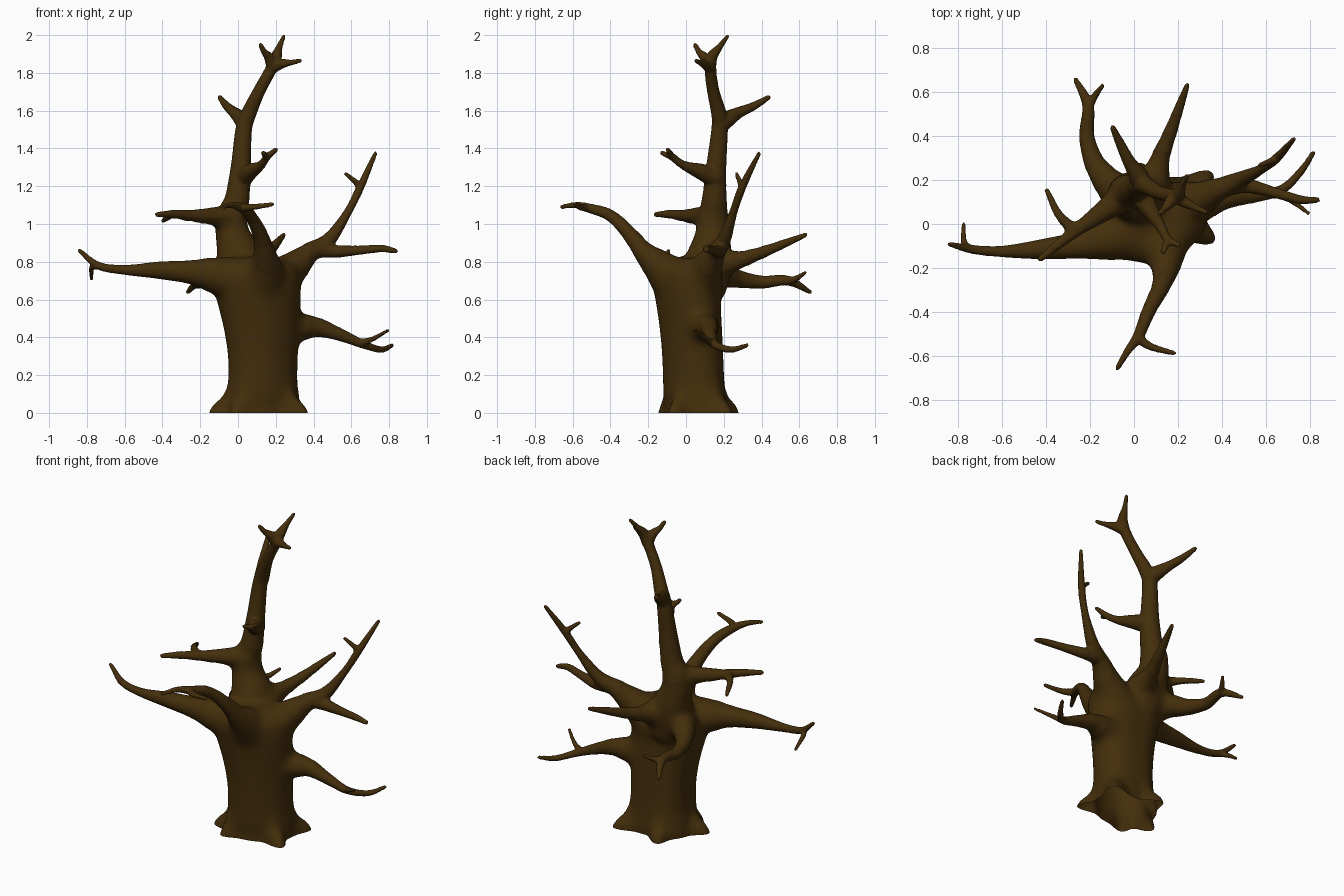
import bpy, bmesh, math
from mathutils import Vector

bark = bpy.data.materials.new("dark brown bark")
bark.diffuse_color = (0.058, 0.0275, 0.0035, 1)

bm = bmesh.new()


def loft(rings):
    """Closed skin over a list of rings of points."""
    rows = [[bm.verts.new(p) for p in r] for r in rings]
    n = len(rows[0])
    for a, b in zip(rows, rows[1:]):
        for i in range(n):
            j = (i + 1) % n
            bm.faces.new((a[i], a[j], b[j], b[i]))
    bm.faces.new(rows[0][::-1])
    bm.faces.new(rows[-1])


def spline(pts, steps=6):
    """Catmull-Rom through tuples of any length."""
    p = [Vector(q) for q in pts]
    p = [p[0] * 2 - p[1]] + p + [p[-1] * 2 - p[-2]]
    out = []
    for a, b, c, d in zip(p, p[1:], p[2:], p[3:]):
        for k in range(steps):
            t = k / steps
            out.append(0.5 * (2 * b + (c - a) * t + (2 * a - 5 * b + 4 * c - d) * t * t
                              + (3 * b - a - 3 * c + d) * t ** 3))
    return out + [p[-2]]


def limb(*pts):
    """Round tapering limb through (x, y, z, radius) points, with a rounded tip."""
    s = spline(pts)
    end = (s[-1].xyz - s[-2].xyz).normalized()
    r = s[-1].w
    s[-1] = Vector((*(s[-1].xyz - end * r * 0.4), r))
    s.append(Vector((*(s[-1].xyz + end * r * 0.6), r * 0.6)))
    rings, side = [], None
    for i, q in enumerate(s):
        t = (s[min(i + 1, len(s) - 1)].xyz - s[max(i - 1, 0)].xyz).normalized()
        side = side or t.orthogonal()
        side = (side - t * side.dot(t)).normalized()
        up = t.cross(side)
        rings.append([q.xyz + max(q.w, 0.008) * (side * math.cos(a) + up * math.sin(a))
                      for a in (math.tau * k / 12 for k in range(12))])
    loft(rings)


# trunk: z, centre x, centre y, radius x, radius y, root flare
profile = [(-0.05, 0.13, 0.05, 0.195, 0.16, 1), (0.0, 0.13, 0.05, 0.195, 0.16, 1),
           (0.04, 0.13, 0.05, 0.192, 0.16, 0.75), (0.09, 0.132, 0.045, 0.187, 0.16, 0.25),
           (0.16, 0.133, 0.04, 0.18, 0.16, 0.05), (0.3, 0.133, 0.035, 0.183, 0.16, 0),
           (0.45, 0.125, 0.025, 0.198, 0.163, 0), (0.6, 0.11, 0.01, 0.22, 0.17, 0),
           (0.7, 0.1, 0.0, 0.23, 0.175, 0), (0.77, 0.1, 0.0, 0.21, 0.165, 0),
           (0.82, 0.1, 0.01, 0.13, 0.11, 0)]
roots = [(-0.155, -0.02), (-0.03, -0.14), (0.37, -0.08), (0.36, 0.235), (0.01, 0.28)]
rings = []
for z, cx, cy, rx, ry, flare in spline(profile, 4):
    ring = []
    for k in range(60):
        a = math.tau * k / 60
        d = Vector((rx * math.cos(a), ry * math.sin(a)))
        # slightly squared section, flatter toward the front right
        d *= 1 + abs(math.sin(2 * a)) * (-0.09 if a > 1.5 * math.pi else 0.1)
        r, add = d.length, 0
        for x, y in roots:
            v = Vector((x - 0.13, y - 0.05))
            add = max(add, (v.length - r) * math.exp(-(v.angle(d) / 0.25) ** 2))
        d *= 1 + flare * add / r
        ring.append((cx + d.x, cy + d.y, z))
    rings.append(ring)
loft(rings)

# leader and its crown fork
limb((0.06, 0.08, 0.65, 0.14), (0.01, 0.125, 0.83, 0.125), (-0.03, 0.14, 0.95, 0.095),
     (-0.03, 0.145, 1.05, 0.082), (-0.005, 0.15, 1.13, 0.068), (0.015, 0.16, 1.3, 0.055),
     (0.03, 0.178, 1.5, 0.045), (0.055, 0.175, 1.58, 0.042), (0.11, 0.145, 1.7, 0.034),
     (0.17, 0.13, 1.81, 0.032), (0.2, 0.135, 1.88, 0.032), (0.22, 0.18, 1.94, 0.018),
     (0.245, 0.225, 2.0, 0.011))
limb((0.185, 0.13, 1.82, 0.033), (0.165, 0.1, 1.88, 0.028), (0.14, 0.07, 1.91, 0.018),
     (0.115, 0.045, 1.955, 0.013))
limb((0.18, 0.13, 1.83, 0.036), (0.23, 0.1, 1.848, 0.027), (0.28, 0.075, 1.855, 0.017),
     (0.335, 0.05, 1.865, 0.012))
# leader side branches
limb((0.04, 0.17, 1.52, 0.045), (0.02, 0.22, 1.555, 0.045), (-0.02, 0.28, 1.59, 0.031),
     (-0.06, 0.36, 1.625, 0.023), (-0.1, 0.445, 1.675, 0.014))
limb((0.02, 0.16, 1.24, 0.055), (0.06, 0.085, 1.275, 0.045), (0.12, -0.01, 1.31, 0.025),
     (0.155, -0.07, 1.355, 0.02), (0.21, -0.1, 1.4, 0.012))
limb((0.155, -0.065, 1.35, 0.02), (0.13, -0.135, 1.38, 0.013))
limb((-0.02, 0.14, 1.03, 0.085), (-0.1, 0.085, 1.037, 0.06), (-0.25, -0.02, 1.045, 0.034),
     (-0.34, -0.09, 1.052, 0.024), (-0.435, -0.165, 1.05, 0.014))
limb((-0.27, -0.03, 1.045, 0.032), (-0.34, 0.04, 1.05, 0.022), (-0.4, 0.16, 1.015, 0.012))
# long left branch
limb((0.05, -0.03, 0.69, 0.14), (-0.13, -0.07, 0.73, 0.1), (-0.25, -0.095, 0.745, 0.066),
     (-0.42, -0.115, 0.755, 0.047), (-0.6, -0.125, 0.757, 0.027), (-0.74, -0.115, 0.78, 0.021),
     (-0.845, -0.09, 0.865, 0.012))
limb((-0.75, -0.115, 0.78, 0.02), (-0.775, -0.08, 0.765, 0.016), (-0.775, 0.005, 0.705, 0.01))
# front branch
limb((0.11, 0.01, 0.6, 0.14), (0.14, -0.12, 0.755, 0.105), (0.14, -0.22, 0.85, 0.062),
     (0.115, -0.3, 0.95, 0.043), (0.065, -0.4, 1.045, 0.033), (0.02, -0.51, 1.083, 0.026),
     (-0.03, -0.58, 1.1, 0.018), (-0.08, -0.665, 1.09, 0.012))
limb((0.02, -0.52, 1.085, 0.024), (0.08, -0.56, 1.09, 0.018), (0.19, -0.59, 1.105, 0.012))
# upper right branch, its twig and its outer fork
limb((0.15, 0.06, 0.64, 0.14), (0.27, 0.1, 0.75, 0.1), (0.38, 0.155, 0.85, 0.058),
     (0.48, 0.2, 0.915, 0.04), (0.58, 0.25, 1.06, 0.023), (0.65, 0.3, 1.2, 0.022),
     (0.73, 0.39, 1.38, 0.012))
limb((0.65, 0.3, 1.19, 0.022), (0.62, 0.285, 1.225, 0.016), (0.565, 0.265, 1.27, 0.011))
limb((0.41, 0.17, 0.87, 0.05), (0.51, 0.175, 0.855, 0.036), (0.65, 0.14, 0.862, 0.025),
     (0.76, 0.11, 0.87, 0.021), (0.845, 0.11, 0.855, 0.013))
# lower right branch
limb((0.2, 0.05, 0.46, 0.11), (0.3, 0.09, 0.453, 0.09), (0.42, 0.12, 0.453, 0.055),
     (0.55, 0.13, 0.41, 0.034), (0.67, 0.155, 0.36, 0.023), (0.76, 0.24, 0.335, 0.018),
     (0.82, 0.33, 0.36, 0.012))
limb((0.64, 0.14, 0.37, 0.023), (0.71, 0.11, 0.39, 0.015), (0.8, 0.045, 0.44, 0.01))
# back branch
limb((0.06, 0.06, 0.72, 0.12), (0.09, 0.18, 0.785, 0.085), (0.12, 0.3, 0.815, 0.05),
     (0.17, 0.43, 0.86, 0.032), (0.245, 0.64, 0.945, 0.013))
# back left branch
limb((0.02, 0.04, 0.7, 0.13), (-0.09, 0.16, 0.735, 0.085), (-0.175, 0.27, 0.71, 0.052),
     (-0.215, 0.4, 0.692, 0.036), (-0.21, 0.54, 0.7, 0.027), (-0.27, 0.665, 0.635, 0.012))
limb((-0.21, 0.53, 0.7, 0.025), (-0.18, 0.58, 0.71, 0.017), (-0.14, 0.635, 0.745, 0.011))

# fuse all limbs into one skin
mesh = bpy.data.meshes.new("bare_tree")
bmesh.ops.recalc_face_normals(bm, faces=bm.faces)
bm.to_mesh(mesh)
bm.free()
tree = bpy.data.objects.new("bare_tree", mesh)
bpy.context.collection.objects.link(tree)
rem = tree.modifiers.new("fuse", 'REMESH')
rem.mode = 'VOXEL'
rem.voxel_size = 0.008
fused = bpy.data.meshes.new_from_object(
    tree.evaluated_get(bpy.context.evaluated_depsgraph_get()))
tree.modifiers.clear()
tree.data = fused

# soften crotches near the trunk most, thin twigs least
bm = bmesh.new()
bm.from_mesh(fused)
for reach, count in ((9, 3), (0.45, 8), (0.36, 18), (0.28, 40)):
    core = [v for v in bm.verts
            if math.hypot(v.co.x - 0.09, v.co.y - 0.05) < reach
            and (reach > 1 or 0.12 < v.co.z < 0.75 + reach)]
    for _ in range(count):
        bmesh.ops.smooth_vert(bm, verts=core, factor=0.5,
                              use_axis_x=True, use_axis_y=True, use_axis_z=True)
# open the foot of the trunk at the ground
bmesh.ops.bisect_plane(bm, geom=bm.verts[:] + bm.edges[:] + bm.faces[:],
                       plane_co=(0, 0, 0), plane_no=(0, 0, 1), clear_inner=True)
bm.to_mesh(fused)
bm.free()
fused.materials.clear()
fused.materials.append(bark)
for p in fused.polygons:
    p.material_index = 0
    p.use_smooth = True
bpy.context.view_layer.objects.active = tree
tree.select_set(True)
bpy.ops.object.shade_smooth_by_angle(angle=math.radians(50))
